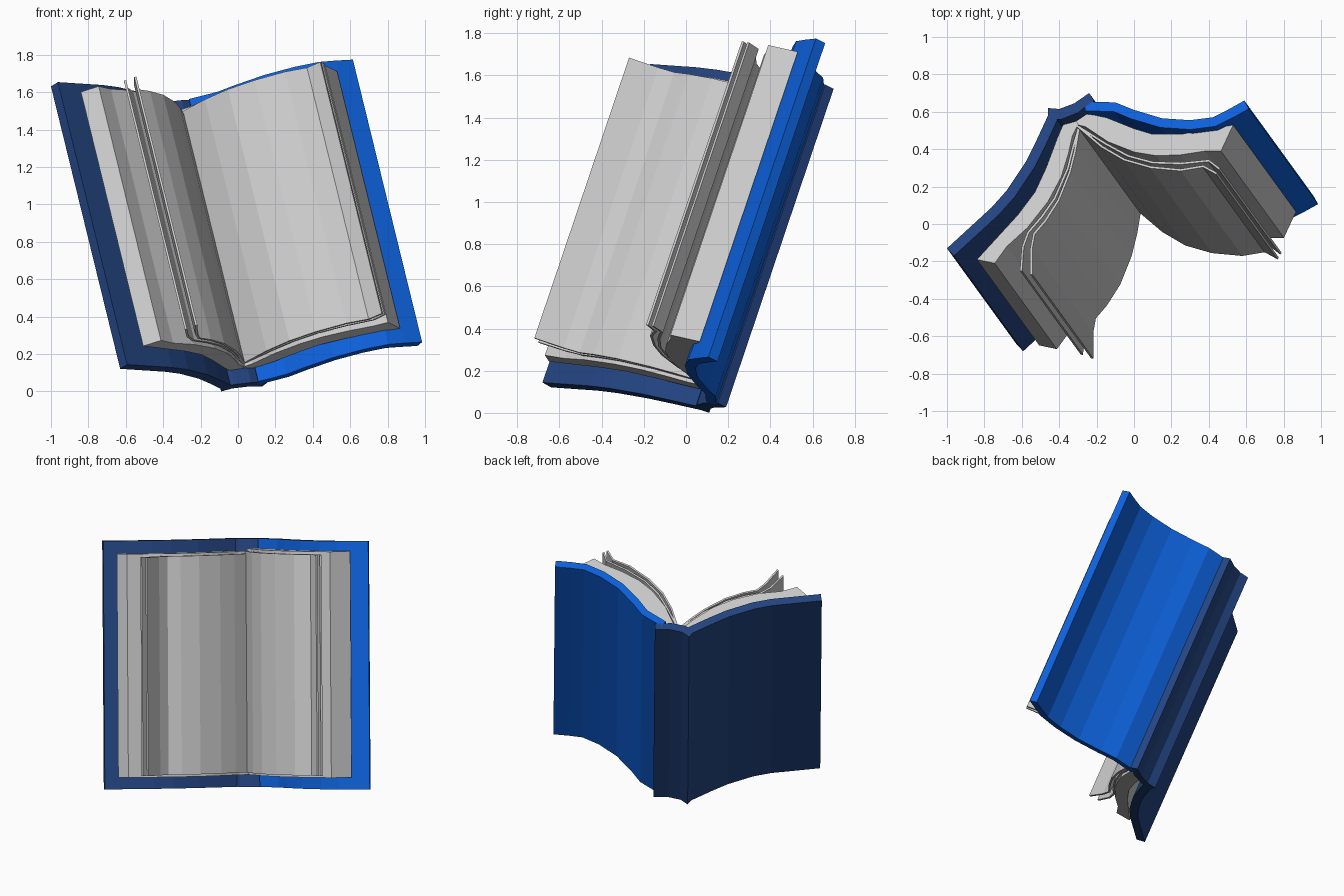
import bpy, bmesh
from mathutils import Vector

if "Cube" in bpy.data.objects:
    bpy.data.objects.remove(bpy.data.objects["Cube"])

# Direction of the tilted spine, from the book's foot to its head
AXIS = Vector((-0.37, 0.51, 1.51))


def material(name, rgb):
    m = bpy.data.materials.new(name)
    m.diffuse_color = (*rgb, 1)
    m.use_nodes = True
    m.node_tree.nodes["Principled BSDF"].inputs["Base Color"].default_value = m.diffuse_color
    return m


def head_point(x, y, t):
    # Point seen at (x, y) from above, lying on the cross-section at height t
    return Vector((x, y, 0.06 + 0.245 * x - 0.338 * y + 1.773 * t))


def offset(path, d):
    # Parallel path at distance d to the right of travel
    pts = [Vector(p) for p in path]
    out = []
    for i, p in enumerate(pts):
        a = pts[min(i + 1, len(pts) - 1)] - pts[max(i - 1, 0)]
        a.normalize()
        out.append((p.x + a.y * d, p.y - a.x * d))
    return out


def slab(name, side_a, side_b, t0, t1, mat=None):
    # Strip between two equal-length paths, swept along the spine direction
    bm = bmesh.new()
    rows = []
    for path in (side_a, side_b):
        heads = [head_point(x, y, t1) for x, y in path]
        rows.append([bm.verts.new(h) for h in heads])
        rows.append([bm.verts.new(h - AXIS * (t1 - t0)) for h in heads])
    ah, af, bh, bf = rows
    for r, s in ((ah, af), (af, bf), (bf, bh), (bh, ah)):
        for i in range(len(r) - 1):
            bm.faces.new((r[i], r[i + 1], s[i + 1], s[i]))
    for i in (0, -1):
        bm.faces.new((ah[i], af[i], bf[i], bh[i]))
    bmesh.ops.recalc_face_normals(bm, faces=bm.faces)
    me = bpy.data.meshes.new(name)
    bm.to_mesh(me)
    bm.free()
    ob = bpy.data.objects.new(name, me)
    bpy.context.collection.objects.link(ob)
    if mat:
        me.materials.append(mat)
    return ob


navy = material("navy", (0.017, 0.058, 0.22))
blue = material("blue", (0.004, 0.12, 0.72))

# Covers and spine
left = [(-0.46, 0.58), (-0.52, 0.45), (-0.58, 0.33), (-0.68, 0.18),
        (-0.76, 0.09), (-0.88, -0.02), (-1.0, -0.13)]
slab("left_cover", left, offset(left, -0.055), 0, 1, navy)
right = [(-0.26, 0.655), (-0.10, 0.65), (0.0, 0.61), (0.15, 0.565), (0.30, 0.555),
         (0.42, 0.57), (0.50, 0.61), (0.59, 0.66)]
slab("right_cover", right, offset(right, 0.05), 0, 1, blue)
slab("spine",
     [(-0.46, 0.62), (-0.40, 0.615), (-0.32, 0.645), (-0.24, 0.70)],
     [(-0.46, 0.56), (-0.39, 0.56), (-0.30, 0.595), (-0.215, 0.66)], 0, 1, navy)

# Thick page blocks
slab("left_page_block",
     [(-0.31, 0.55), (-0.38, 0.53), (-0.41, 0.46), (-0.47, 0.30), (-0.53, 0.17),
      (-0.62, 0.05), (-0.73, -0.07), (-0.84, -0.19)],
     [(-0.30, 0.53), (-0.33, 0.47), (-0.35, 0.38), (-0.39, 0.25), (-0.46, 0.12),
      (-0.57, -0.02), (-0.68, -0.12), (-0.745, -0.21)], 0.05, 0.95)
slab("right_page_block",
     [(-0.31, 0.55), (-0.25, 0.59), (-0.15, 0.57), (0.0, 0.51), (0.10, 0.48),
      (0.25, 0.48), (0.40, 0.505), (0.53, 0.53)],
     [(-0.30, 0.53), (-0.26, 0.52), (-0.14, 0.44), (0.0, 0.385), (0.12, 0.365),
      (0.25, 0.37), (0.38, 0.39), (0.465, 0.39)], 0.05, 0.96)

# Loose turned sheets
left_sheets = {
    "left_sheet_outer": [(-0.30, 0.52), (-0.33, 0.42), (-0.36, 0.30), (-0.43, 0.14),
                         (-0.50, 0.04), (-0.57, -0.04), (-0.60, -0.12), (-0.61, -0.25)],
    "left_sheet_inner": [(-0.30, 0.52), (-0.32, 0.40), (-0.35, 0.28), (-0.41, 0.13),
                         (-0.48, 0.02), (-0.54, -0.05), (-0.555, -0.13), (-0.555, -0.27)],
}
right_sheets = {
    "right_sheet_outer": [(-0.30, 0.53), (-0.15, 0.435), (-0.03, 0.37), (0.10, 0.335),
                          (0.25, 0.33), (0.40, 0.345), (0.46, 0.30)],
    "right_sheet_inner": [(-0.30, 0.53), (-0.17, 0.42), (-0.05, 0.35), (0.09, 0.31),
                          (0.25, 0.295), (0.37, 0.315), (0.445, 0.275)],
}
for name, path in left_sheets.items():
    slab(name, path, offset(path, -0.012), 0.06, 0.94)
for name, path in right_sheets.items():
    slab(name, path, offset(path, 0.012), 0.06, 0.95)

# Rest the book on the ground
low = min(v.co.z for ob in bpy.context.collection.objects for v in ob.data.vertices)
for ob in bpy.context.collection.objects:
    for v in ob.data.vertices:
        v.co.z -= low
